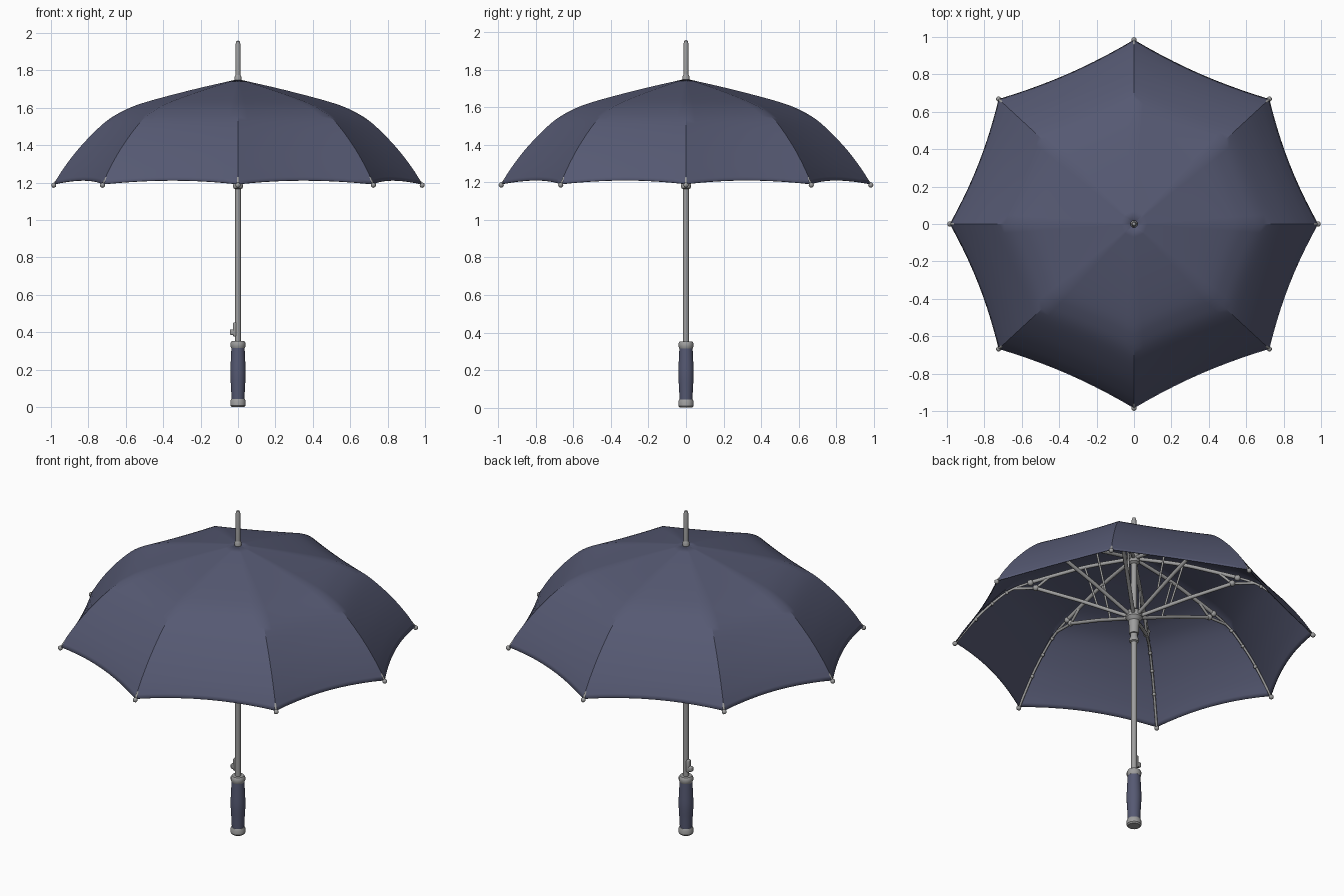
import bpy, bmesh, math
from mathutils import Vector

cube = bpy.data.objects.get("Cube")
if cube:
    bpy.data.objects.remove(cube, do_unlink=True)


def material(name, rgb):
    m = bpy.data.materials.new(name)
    m.use_nodes = True
    m.diffuse_color = (*rgb, 1)
    bsdf = m.node_tree.nodes["Principled BSDF"]
    bsdf.inputs["Base Color"].default_value = (*rgb, 1)
    bsdf.inputs["Roughness"].default_value = 0.7
    return m


NAVY = material("navy fabric", (0.092, 0.1, 0.17))
GREY = material("grey metal", (0.34, 0.34, 0.34))

# Eight rib directions, slightly wider across than deep
D = math.radians(42.7)
ANGLES = [0, D, math.pi / 2, math.pi - D, math.pi, math.pi + D, 1.5 * math.pi, 2 * math.pi - D]


def smooth(obj, angle=35):
    bpy.ops.object.select_all(action='DESELECT')
    obj.select_set(True)
    bpy.context.view_layer.objects.active = obj
    bpy.ops.object.shade_smooth_by_angle(angle=math.radians(angle))


def finish(name, bm, mat, angle=35):
    bmesh.ops.recalc_face_normals(bm, faces=bm.faces)
    me = bpy.data.meshes.new(name)
    bm.to_mesh(me)
    bm.free()
    obj = bpy.data.objects.new(name, me)
    bpy.context.collection.objects.link(obj)
    me.materials.append(mat)
    smooth(obj, angle)
    return obj


def lathe(name, profile, mat, segments=24):
    bm = bmesh.new()
    vs = [bm.verts.new((r, 0, z)) for r, z in profile]
    edges = [bm.edges.new(p) for p in zip(vs, vs[1:])]
    bmesh.ops.spin(bm, geom=vs + edges, cent=(0, 0, 0), axis=(0, 0, 1),
                   angle=2 * math.pi, steps=segments)
    bmesh.ops.remove_doubles(bm, verts=bm.verts, dist=1e-4)
    return finish(name, bm, mat)


def polar(a, r, z):
    return Vector((r * math.cos(a), r * math.sin(a), z))


def radial_tubes(name, path, radius, mat=GREY):
    """Repeat one (radius, height) path as a round bar in every rib direction."""
    cu = bpy.data.curves.new(name, 'CURVE')
    cu.dimensions = '3D'
    cu.bevel_depth = radius
    cu.bevel_resolution = 2
    cu.use_fill_caps = True
    for a in ANGLES:
        sp = cu.splines.new('POLY')
        sp.points.add(len(path) - 1)
        for p, (r, z) in zip(sp.points, path):
            p.co = (*polar(a, r, z), 1)
    cu.materials.append(mat)
    obj = bpy.data.objects.new(name, cu)
    bpy.context.collection.objects.link(obj)
    bpy.ops.object.select_all(action='DESELECT')
    obj.select_set(True)
    bpy.context.view_layer.objects.active = obj
    bpy.ops.object.convert(target='MESH')
    smooth(bpy.context.object, 50)


def radial_balls(name, spots, size):
    bm = bmesh.new()
    for a in ANGLES:
        for r, z in spots:
            ball = bmesh.ops.create_icosphere(bm, subdivisions=2, radius=size)
            bmesh.ops.translate(bm, verts=ball["verts"], vec=polar(a, r, z))
    finish(name, bm, GREY, 60)


def resample(pts, steps):
    """Smooth curve through the given points."""
    p = [Vector(q) for q in pts]
    p = [2 * p[0] - p[1]] + p + [2 * p[-1] - p[-2]]
    out = []
    for i in range(1, len(p) - 2):
        for k in range(steps):
            t = k / steps
            a, b, c, d = p[i - 1:i + 3]
            out.append(0.5 * (2 * b + (c - a) * t + (2 * a - 5 * b + 4 * c - d) * t * t
                              + (3 * b - a - 3 * c + d) * t ** 3))
    return out + [p[-2]]


# Canopy: panels stretched between ribs, sagging inward and lifted at the hem
PROFILE = [(0.012, 1.75), (0.25, 1.695), (0.5, 1.628), (0.62, 1.58),
           (0.72, 1.515), (0.84, 1.395), (0.93, 1.28), (0.985, 1.192)]
curve = resample(PROFILE, 4)
STEPS = 10
bm = bmesh.new()
columns = []
for i, a in enumerate(ANGLES):
    b = ANGLES[(i + 1) % 8]
    for k in range(STEPS):
        t = k / STEPS
        u = 4 * t * (1 - t)
        col = []
        for r, z in curve:
            s = r / 0.985
            p = polar(a, r, z).lerp(polar(b, r, z), t)
            p.x *= 1 - 0.028 * u * s
            p.y *= 1 - 0.028 * u * s
            p.z += 0.02 * u * s ** 6
            col.append(bm.verts.new(p))
        columns.append(col)
for i, col in enumerate(columns):
    nxt = columns[(i + 1) % len(columns)]
    for j in range(len(col) - 1):
        bm.faces.new((col[j], nxt[j], nxt[j + 1], col[j + 1]))
canopy = finish("canopy", bm, NAVY, 30)
shell = canopy.modifiers.new("cloth thickness", 'SOLIDIFY')
shell.thickness = 0.004
shell.offset = -1

# Shaft, top spike and its collar
lathe("shaft", [(0, 0.3), (0.016, 0.3), (0.016, 1.74), (0, 1.74)], GREY)
lathe("top_spike", [(0, 1.72), (0.013, 1.72), (0.013, 1.94), (0.009, 1.955), (0, 1.96)], GREY)
lathe("spike_collar", [(0, 1.735), (0.019, 1.735), (0.019, 1.765), (0.013, 1.775), (0, 1.775)], GREY)
lathe("top_hub", [(0.014, 1.66), (0.03, 1.67), (0.034, 1.715), (0.014, 1.73)], GREY)

# Sliding runner with lower ring
lathe("runner", [(0.015, 1.22), (0.026, 1.22), (0.03, 1.3), (0.046, 1.32),
                 (0.046, 1.355), (0.028, 1.37), (0.015, 1.37)], GREY)
lathe("runner_ring", [(0.015, 1.165), (0.025, 1.17), (0.027, 1.185), (0.02, 1.2),
                      (0.018, 1.225), (0.015, 1.225)], GREY)

# Frame: inner ribs, outer ribs, struts and links
inner = [(0.025, 1.695), (0.25, 1.655), (0.42, 1.608), (0.56, 1.565)]
outer = [(0.56, 1.565), (0.64, 1.535), (0.72, 1.488), (0.84, 1.375), (0.93, 1.262), (0.985, 1.185)]
radial_tubes("inner_ribs", resample(inner, 4), 0.011)
radial_tubes("outer_ribs", resample(outer, 4), 0.007)
radial_tubes("struts", [(0.035, 1.335), (0.3, 1.44), (0.54, 1.525)], 0.011)
radial_tubes("links", [(0.47, 1.59), (0.54, 1.525), (0.6, 1.525), (0.66, 1.525)], 0.008)
radial_tubes("inner_braces", [(0.2, 1.4), (0.27, 1.65)], 0.006)
radial_balls("joints", [(0.54, 1.527), (0.57, 1.56)], 0.018)
radial_balls("rib_clips", [(0.7, 1.5), (0.78, 1.432), (0.87, 1.335)], 0.011)
radial_balls("rib_tips", [(0.985, 1.186)], 0.014)

# Handle: bottom cap, swelling grip and top collar
lathe("handle_cap", [(0, 0), (0.034, 0), (0.041, 0.008), (0.041, 0.032), (0.036, 0.042), (0, 0.042)], GREY)
grip = resample([(0.034, 0.038), (0.037, 0.1), (0.041, 0.18), (0.038, 0.26), (0.035, 0.322)], 4)
lathe("grip", [(0, 0.038)] + [tuple(p) for p in grip] + [(0, 0.322)], NAVY)
lathe("handle_collar", [(0, 0.315), (0.036, 0.315), (0.04, 0.325), (0.04, 0.342), (0.034, 0.352), (0, 0.352)], GREY)

# Release button on the side of the shaft
for name, x, z, size in (("button_housing", -0.016, 0.415, (0.022, 0.026, 0.075)),
                         ("button", -0.027, 0.4, (0.034, 0.024, 0.03))):
    bm = bmesh.new()
    bmesh.ops.create_cube(bm, size=1)
    bmesh.ops.scale(bm, vec=size, verts=bm.verts)
    bmesh.ops.translate(bm, vec=(x, 0, z), verts=bm.verts)
    bmesh.ops.bevel(bm, geom=bm.edges[:], offset=0.007, segments=3, affect='EDGES', profile=0.5)
    finish(name, bm, GREY, 50)
